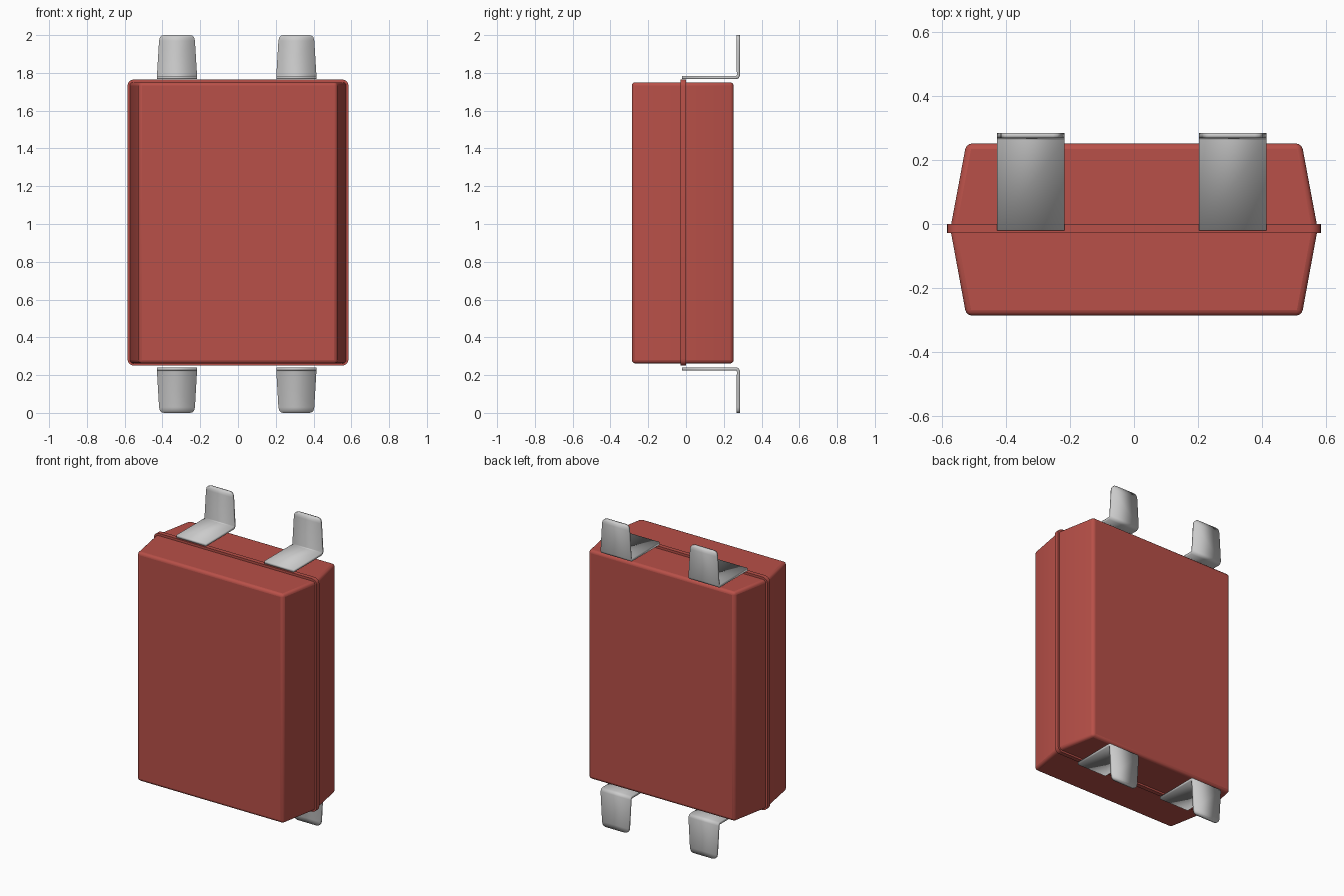
import bpy, bmesh

if "Cube" in bpy.data.objects:
    bpy.data.objects.remove(bpy.data.objects["Cube"])

red = bpy.data.materials.new("red_plastic")
red.diffuse_color = (0.48, 0.08, 0.065, 1)
red.use_nodes = True
red.node_tree.nodes["Principled BSDF"].inputs["Base Color"].default_value = red.diffuse_color


def finish(name, bm, mat=None):
    bmesh.ops.recalc_face_normals(bm, faces=bm.faces)
    me = bpy.data.meshes.new(name)
    bm.to_mesh(me)
    bm.free()
    ob = bpy.data.objects.new(name, me)
    bpy.context.collection.objects.link(ob)
    if mat:
        me.materials.append(mat)
    return ob


def smooth(ob):
    bpy.ops.object.select_all(action='DESELECT')
    ob.select_set(True)
    bpy.context.view_layer.objects.active = ob
    bpy.ops.object.shade_smooth_by_angle(angle=0.6)


def prism(profile, z0, z1):
    bm = bmesh.new()
    face = bm.faces.new([bm.verts.new((x, y, z0)) for x, y in profile])
    ext = bmesh.ops.extrude_face_region(bm, geom=[face])
    top = [v for v in ext["geom"] if isinstance(v, bmesh.types.BMVert)]
    bmesh.ops.translate(bm, verts=top, vec=(0, 0, z1 - z0))
    return bm


# Body: case tapering in width towards front and back, with rounded edges
bm = prism([(-0.525, -0.287), (0.525, -0.287), (0.575, -0.015),
            (0.525, 0.252), (-0.525, 0.252), (-0.575, -0.015)], 0.262, 1.75)
body = finish("case_body", bm, red)
bev = body.modifiers.new("round_edges", 'BEVEL')
bev.width, bev.segments, bev.limit_method = 0.018, 3, 'ANGLE'
smooth(body)

# Flange: thin plate with rounded corners around the seam
bm = prism([(-0.585, -0.028), (0.585, -0.028), (0.585, 0), (-0.585, 0)], 0.25, 1.765)
corners = [e for e in bm.edges
           if abs(e.verts[0].co.y - e.verts[1].co.y) > 0.01]
bmesh.ops.bevel(bm, geom=corners, offset=0.035, segments=5, profile=0.5, affect='EDGES')
smooth(finish("seam_flange", bm, red))


# Leads: bent metal strips with a tapered, rounded tab
def lead(name, x, z_foot, z_tip):
    s = 1 if z_tip > z_foot else -1
    rows = [(-0.02, z_foot, 0.106), (0.264, z_foot, 0.106),
            (0.273, z_foot + s * 0.003, 0.106), (0.277, z_foot + s * 0.012, 0.106),
            (0.277, z_tip - s * 0.03, 0.095), (0.277, z_tip - s * 0.013, 0.091),
            (0.277, z_tip - s * 0.004, 0.083), (0.277, z_tip, 0.07)]
    bm = bmesh.new()
    pairs = [(bm.verts.new((x - w, y, z)), bm.verts.new((x + w, y, z))) for y, z, w in rows]
    for (a, b), (c, d) in zip(pairs, pairs[1:]):
        bm.faces.new((a, b, d, c))
    ob = finish(name, bm)
    sol = ob.modifiers.new("thickness", 'SOLIDIFY')
    sol.thickness, sol.offset = 0.017, 0
    smooth(ob)


for side, x in (("left", -0.323), ("right", 0.309)):
    lead("upper_lead_" + side, x, 1.775, 2.0)
    lead("lower_lead_" + side, x, 0.233, 0.0)
